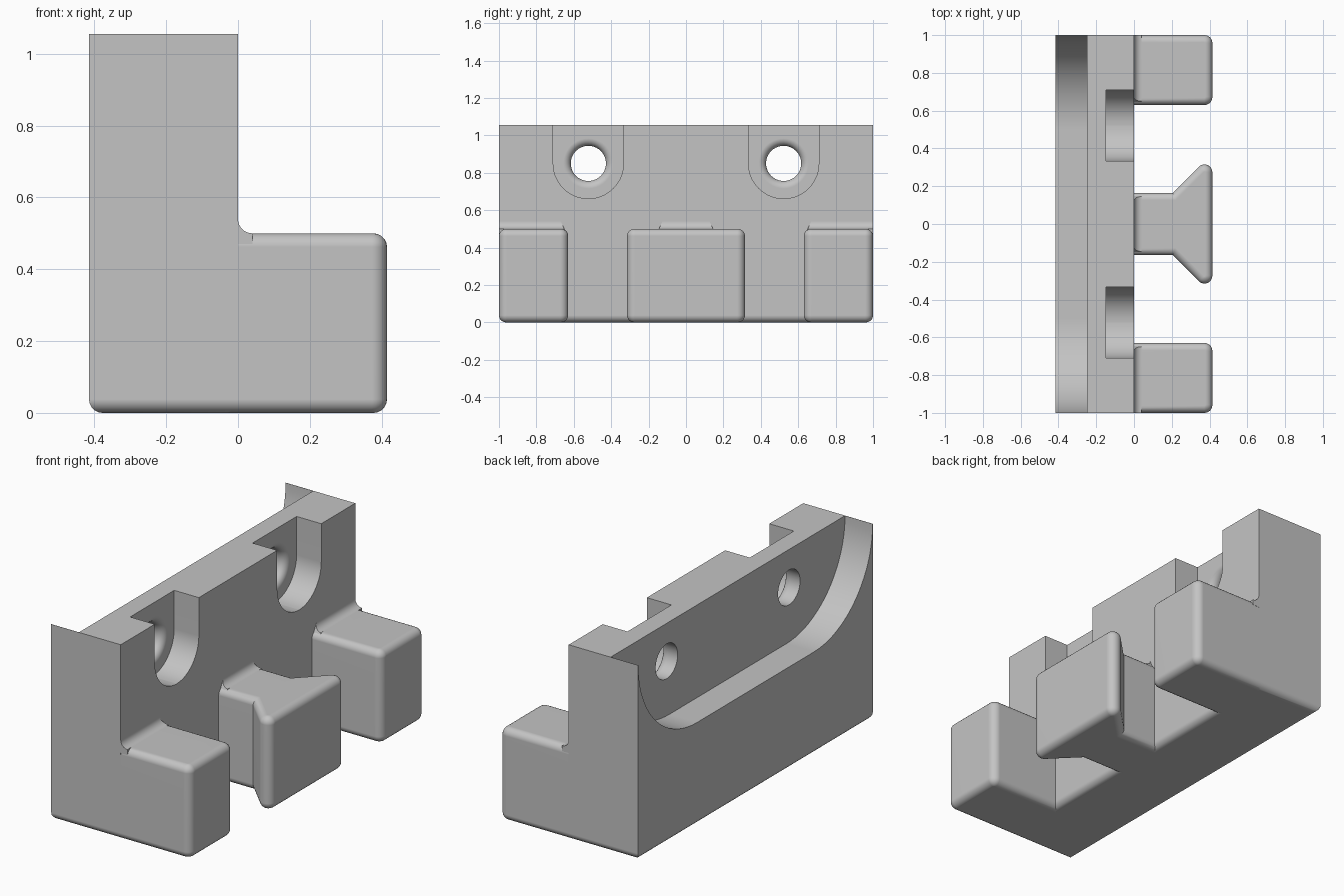
import bpy, bmesh
from math import sin, cos, pi, radians, tan
from mathutils import Vector

if "Cube" in bpy.data.objects:
    bpy.data.objects.remove(bpy.data.objects["Cube"])

BACK, EDGE, HEIGHT, FOOT = -0.415, 0.415, 1.055, 0.5
ROUND = 0.038

grey = bpy.data.materials.new("plain grey")
grey.use_nodes = True
grey.diffuse_color = (0.55, 0.55, 0.55, 1)
grey.node_tree.nodes["Principled BSDF"].inputs["Base Color"].default_value = grey.diffuse_color


def rounded(corners, steps=10):
    """Outline from (a, b, radius) corners, with arcs at the rounded ones."""
    out = []
    for i, (a, b, r) in enumerate(corners):
        p = Vector((a, b))
        if not r:
            out.append(p)
            continue
        u = (Vector(corners[i - 1][:2]) - p).normalized()
        v = (Vector(corners[(i + 1) % len(corners)][:2]) - p).normalized()
        half = u.angle(v) / 2
        mid = (u + v).normalized()
        side = (u - mid * u.dot(mid)).normalized()
        centre = p + mid * (r / sin(half))
        for k in range(steps + 1):
            t = (pi / 2 - half) * (1 - 2 * k / steps)
            out.append(centre + (side * sin(t) - mid * cos(t)) * r)
    return out


def loft(name, rings, bevel_rule=None):
    """Closed solid through matching rings, optionally rounding chosen edges."""
    bm = bmesh.new()
    loops = [[bm.verts.new(p) for p in ring] for ring in rings]
    n = len(loops[0])
    for lo, hi in zip(loops, loops[1:]):
        for i in range(n):
            j = (i + 1) % n
            bm.faces.new((lo[i], lo[j], hi[j], hi[i]))
    bm.faces.new(loops[0][::-1])
    bm.faces.new(loops[-1])
    bmesh.ops.recalc_face_normals(bm, faces=bm.faces[:])
    if bevel_rule:
        edges = [e for e in bm.edges if bevel_rule(e)]
        bmesh.ops.bevel(bm, geom=edges, offset=ROUND, segments=5, profile=0.5,
                        affect='EDGES', clamp_overlap=False)
    mesh = bpy.data.meshes.new(name)
    bm.to_mesh(mesh)
    bm.free()
    mesh.materials.append(grey)
    obj = bpy.data.objects.new(name, mesh)
    bpy.context.collection.objects.link(obj)
    return obj


def prism_x(name, outline, x0, x1):
    return loft(name, [[(x, a, b) for a, b in outline] for x in (x0, x1)])


def prism_z(name, outline, z0, z1, rule):
    return loft(name, [[(a, b, z) for a, b in outline] for z in (z0, z1)], rule)


def finish(obj):
    bpy.ops.object.select_all(action='DESELECT')
    obj.select_set(True)
    bpy.context.view_layer.objects.active = obj
    bpy.ops.object.shade_smooth_by_angle(angle=radians(30))
    mod = obj.modifiers.new("even shading", 'WEIGHTED_NORMAL')
    mod.keep_sharp = True


def cut(obj, cutter):
    mod = obj.modifiers.new("cut", 'BOOLEAN')
    mod.operation, mod.solver, mod.object = 'DIFFERENCE', 'EXACT', cutter
    bpy.context.view_layer.objects.active = obj
    bpy.ops.object.modifier_apply(modifier=mod.name)
    bpy.data.objects.remove(cutter)


def flat_at(*heights):
    return lambda e: any(all(abs(v.co.z - h) < 1e-5 for v in e.verts) for h in heights)


def u_shape(mid, half, bottom, radius, steps):
    top = HEIGHT + 0.2
    return rounded([(mid - half, top, 0), (mid - half, bottom, radius),
                    (mid + half, bottom, radius), (mid + half, top, 0)], steps)


# Upright wall with a rounded bottom rim
wall = prism_z("wall", [(BACK, -1), (0, -1), (0, 1), (BACK, 1)], 0, HEIGHT, flat_at(0))

# Wide scoop across the back
cut(wall, prism_x("back_recess", u_shape(0, 0.999, 0.555, 0.5, 20), BACK - 0.1, -0.25))

# Screw pockets and flared holes
for s in (-1, 1):
    y, z, r, flare, floor = s * 0.522, 0.85, 0.094, 0.04, -0.147
    cut(wall, prism_x("pocket", u_shape(y, 0.188, z - 0.188, 0.1875, 14), floor, 0.1))
    steps = [(BACK - 0.1, r)]
    for k in range(7):
        t = k / 6 * pi / 2
        steps.append((floor - flare + flare * sin(t), r + flare * (1 - cos(t))))
    steps.append((floor + 0.05, r + flare))
    cut(wall, loft("hole", [[(x, y + q * cos(a), z + q * sin(a))
                             for a in (2 * pi * i / 40 for i in range(40))]
                            for x, q in steps]))
finish(wall)


def root_fillet(name, y0, y1, taper0, taper1):
    """Hollow fillet where a foot top meets the wall."""
    r = 0.04
    outline = [(r - r * cos(t), FOOT + r - r * sin(t))
               for t in (k / 8 * pi / 2 for k in range(9))]
    outline += [(r, FOOT - 0.03), (-0.02, FOOT - 0.03), (-0.02, FOOT + r)]
    rings = []
    for y, taper in ((y0, taper0), (y1, taper1)):
        rings.append([(x, y + taper * r * (z - FOOT + r) / (2 * r), z) for x, z in outline])
    finish(loft(name, rings))


# Square feet at both ends
corner = 0.042
for side, s in (("left", 1), ("right", -1)):
    outline = rounded([(-0.1, s * 0.63, 0), (EDGE, s * 0.63, corner),
                       (EDGE, s, corner), (-0.1, s, 0)], 6)
    finish(prism_z("end_foot_" + side, outline, 0, FOOT, flat_at(0, FOOT)))
    root_fillet("end_foot_fillet_" + side, s * 0.63, s, s, 0)

# Dovetail foot in the middle
neck, bend = 0.165, 0.205
tip = neck + EDGE - bend
outline = rounded([(-0.1, -neck, 0), (bend, -neck, 0), (EDGE, -tip, corner),
                   (EDGE, tip, corner), (bend, neck, 0), (-0.1, neck, 0)], 8)
finish(prism_z("dovetail_foot", outline, 0, FOOT, flat_at(0, FOOT)))
root_fillet("dovetail_fillet", -neck, neck, 1, -1)
